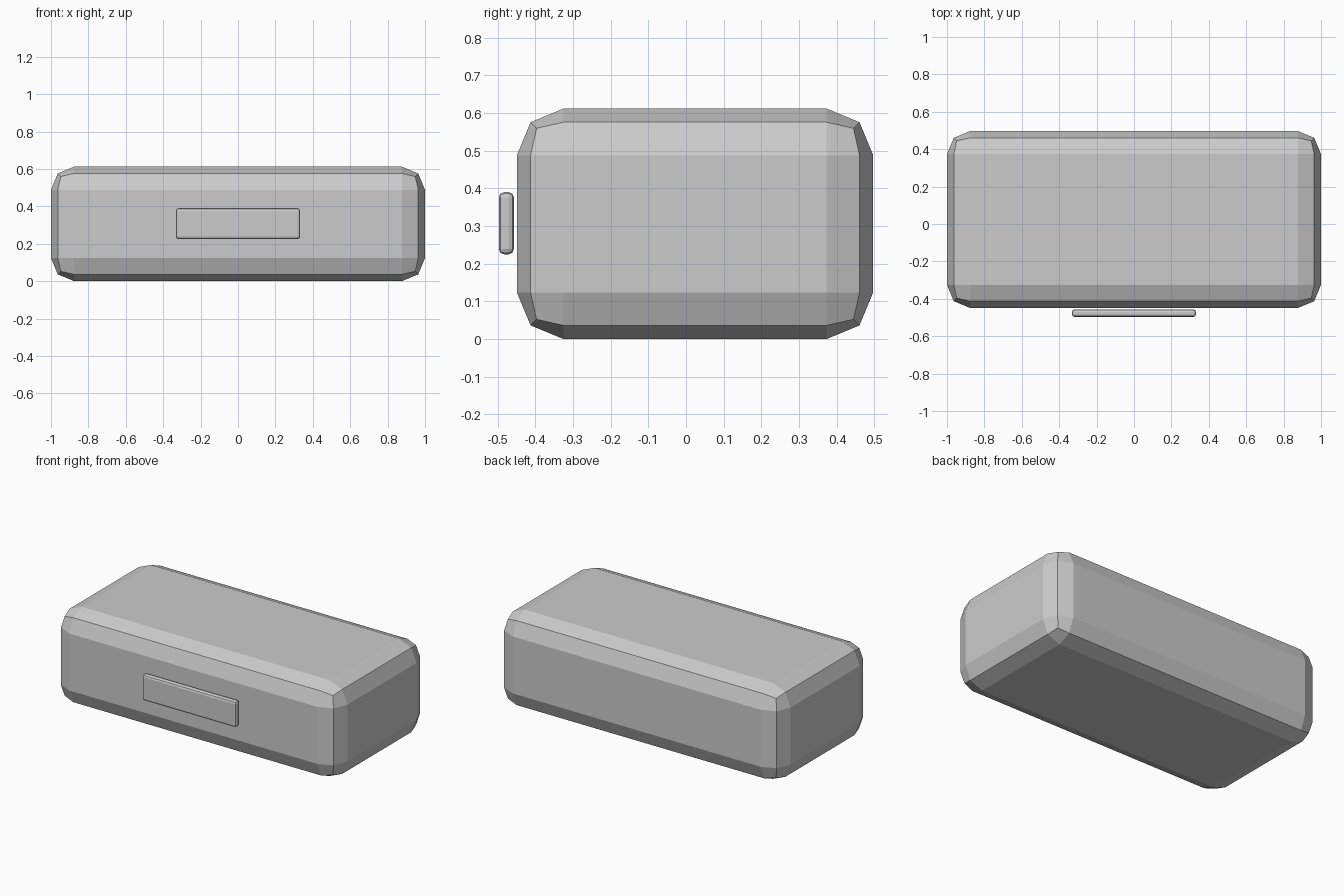
import bpy

if "Cube" in bpy.data.objects:
    bpy.data.objects.remove(bpy.data.objects["Cube"])

# One grey for the whole case
grey = bpy.data.materials.new("plain grey")
grey.diffuse_color = (0.6, 0.6, 0.6, 1)
grey.use_nodes = True
grey.node_tree.nodes["Principled BSDF"].inputs["Base Color"].default_value = grey.diffuse_color


def rounded_box(name, lo, hi, radius):
    """Box between two corners with a two-step rounded edge."""
    size = [b - a for a, b in zip(lo, hi)]
    centre = [(a + b) / 2 for a, b in zip(lo, hi)]
    bpy.ops.mesh.primitive_cube_add(size=1, location=centre)
    ob = bpy.context.object
    ob.name = name
    ob.scale = size
    bpy.ops.object.transform_apply(location=False, rotation=False, scale=True)
    bevel = ob.modifiers.new("rounded edges", 'BEVEL')
    bevel.width = radius
    bevel.segments = 2
    bevel.limit_method = 'NONE'
    ob.data.materials.append(grey)
    return ob


# Main block
rounded_box("case_body", (-1, -0.449, 0), (1, 0.497, 0.612), 0.124)

# Thin plate floating just in front of the body
rounded_box("front_plate", (-0.332, -0.497, 0.225), (0.332, -0.457, 0.39), 0.014)
